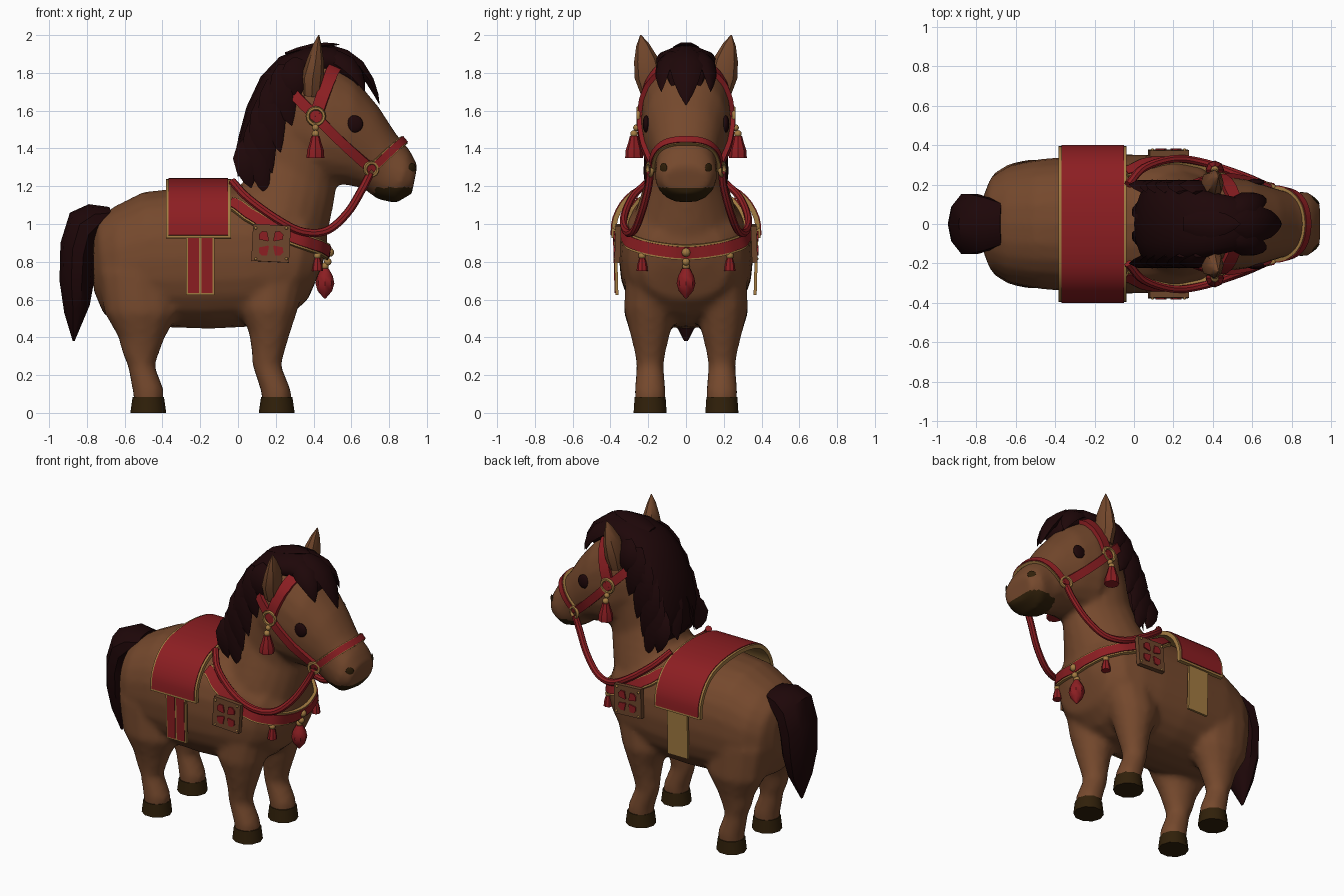
import bpy, bmesh, math
from mathutils import Vector as V

if "Cube" in bpy.data.objects:
    bpy.data.objects.remove(bpy.data.objects["Cube"])

def mat(name, r, g, b):
    m = bpy.data.materials.new(name)
    m.diffuse_color = (r, g, b, 1)
    m.use_nodes = True
    m.node_tree.nodes["Principled BSDF"].inputs["Base Color"].default_value = m.diffuse_color
    return m

BROWN = mat("coat brown", .178, .066, .026)
MANE = mat("dark hair", .0125, .002, .0025)
RED = mat("red cloth", .265, .013, .016)
GOLD = mat("gold trim", .37, .20, .055)
HOOF = mat("hoof brown", .03, .0145, .003)
LEATHER = mat("pouch leather", .15, .06, .024)

def shade(ob, angle=40):
    bpy.ops.object.select_all(action='DESELECT')
    ob.select_set(True)
    bpy.context.view_layer.objects.active = ob
    bpy.ops.object.shade_smooth_by_angle(angle=math.radians(angle))

def skin(name, rings, m, angle=40):
    """Bridge a list of rings (equal point counts) into a capped object."""
    bm = bmesh.new()
    vs = [[bm.verts.new(p) for p in r] for r in rings]
    n = len(vs[0])
    for a, b in zip(vs, vs[1:]):
        for i in range(n):
            bm.faces.new((a[i], a[(i + 1) % n], b[(i + 1) % n], b[i]))
    bm.faces.new(vs[0])
    bm.faces.new(vs[-1])
    bmesh.ops.recalc_face_normals(bm, faces=bm.faces)
    me = bpy.data.meshes.new(name)
    bm.to_mesh(me)
    bm.free()
    me.materials.append(m)
    ob = bpy.data.objects.new(name, me)
    bpy.context.collection.objects.link(ob)
    shade(ob, angle)
    return ob

def loft(name, rows, m, n=16, y=0, e=1.0, angle=40):
    """Rows: x,z of one outline edge, x,z of the other, half width."""
    rings = []
    f = lambda v: math.copysign(abs(v) ** e, v)
    for x0, z0, x1, z1, w in rows:
        c, h = V((x0 + x1, 2 * y, z0 + z1)) / 2, V((x0 - x1, 0, z0 - z1)) / 2
        rings.append([c + h * f(math.cos(a)) + V((0, w * f(math.sin(a)), 0))
                      for a in (2 * math.pi * i / n for i in range(n))])
    return skin(name, rings, m, angle)

def sweep(name, pts, outs, ws, ts, m, n=8, angle=40):
    """Sweep an ellipse (or a box if n is 4) along points; outs is the thin direction."""
    rings = []
    for i, p in enumerate(pts):
        t = (pts[min(i + 1, len(pts) - 1)] - pts[max(i - 1, 0)]).normalized()
        s = t.cross(outs[i]).normalized()
        o = s.cross(t)
        k, ph = (2 ** .5, math.pi / 4) if n == 4 else (1, 0)
        rings.append([p + s * ws[i] * k * math.cos(ph + 2 * math.pi * j / n)
                      + o * ts[i] * k * math.sin(ph + 2 * math.pi * j / n) for j in range(n)])
    return skin(name, rings, m, angle)

def smooth_path(pts, sub=5):
    p = [V(q) for q in pts]
    p = [2 * p[0] - p[1]] + p + [2 * p[-1] - p[-2]]
    out = []
    for i in range(1, len(p) - 2):
        a, b, c, d = p[i - 1:i + 3]
        for t in (k / sub for k in range(sub)):
            out.append(.5 * (2 * b + (c - a) * t + (2 * a - 5 * b + 4 * c - d) * t * t
                             + (3 * b - a - 3 * c + d) * t ** 3))
    return out + [p[-2]]

def flip(p, s):
    return V((p[0], p[1] * s, p[2]))

def across(half):
    """Continue a half path that ends on the centre line onto the other side."""
    return [V(p) for p in half] + [flip(p, -1) for p in half[-2::-1]]

# body masses: torso, neck, head and legs, fused and smoothed
parts = [
    loft("torso", [(-.765, .95, -.765, .65, .14), (-.74, 1.03, -.71, .52, .24), (-.66, 1.09, -.60, .465, .30),
                   (-.5, 1.17, -.45, .455, .33), (-.2, 1.2, -.15, .445, .355), (.05, 1.2, .05, .455, .352),
                   (.22, 1.18, .18, .475, .34), (.38, 1.1, .28, .52, .305), (.455, .98, .37, .6, .23),
                   (.475, .88, .43, .74, .11)], BROWN, 24, e=.87),
    loft("neck", [(-.05, 1.12, .45, .78, .30), (.03, 1.22, .475, .95, .26), (.08, 1.4, .515, 1.15, .195),
                  (.14, 1.62, .53, 1.35, .2), (.25, 1.82, .55, 1.6, .2)], BROWN, 20),
    loft("head", [(.20, 1.78, .16, 1.52, .14), (.36, 1.89, .28, 1.3, .215), (.50, 1.865, .42, 1.21, .24),
                  (.62, 1.77, .55, 1.21, .225), (.745, 1.62, .66, 1.19, .185), (.835, 1.48, .74, 1.13, .16),
                  (.91, 1.39, .835, 1.11, .165), (.95, 1.31, .92, 1.16, .125)], BROWN, 20, e=.9)]
REAR = [(-.55, .04, -.395, .04, .08), (-.56, .12, -.39, .12, .084), (-.585, .25, -.44, .25, .072),
        (-.615, .32, -.415, .32, .082), (-.635, .4, -.385, .4, .1), (-.71, .53, -.31, .53, .14), (-.745, .75, -.32, .75, .13)]
FRONT = [(.13, .04, .285, .04, .08), (.118, .12, .282, .12, .084), (.075, .25, .23, .25, .072),
         (.07, .33, .25, .33, .085), (.055, .43, .28, .43, .11), (.0, .55, .32, .55, .14), (.02, .75, .37, .75, .13)]
for s in (1, -1):
    for leg, rows, x in (("rear", REAR, -.475), ("front", FRONT, .205)):
        parts.append(loft(leg + "_leg", rows, BROWN, 12, s * .19))
        loft(leg + "_hoof", [(x - .095, 0, x + .095, 0, .092), (x - .083, .085, x + .083, .085, .086)], HOOF, 10, s * .19)
bpy.ops.object.select_all(action='DESELECT')
for p in parts:
    p.select_set(True)
body = bpy.context.view_layer.objects.active = parts[0]
bpy.ops.object.join()
body.name = "body"
body.modifiers.clear()
rm = body.modifiers.new("fuse", 'REMESH')
rm.mode, rm.voxel_size = 'VOXEL', .02
sm = body.modifiers.new("soften", 'SMOOTH')
sm.factor, sm.iterations = .5, 5
for m in ("fuse", "soften"):
    bpy.ops.object.modifier_apply(modifier=m)
body.data.materials.clear()
body.data.materials.append(BROWN)
body.data.materials.append(HOOF)
for f in body.data.polygons:  # dark mouth patch
    f.material_index = int(f.center.x > .72 and 1 < f.center.z < 1.195)
shade(body, 80)

def on_body(pts):
    hits = [body.closest_point_on_mesh(p)[1:3] for p in pts]
    n = [h[1] for h in hits]
    n = [sum(n[max(0, i - 2):i + 3], V()).normalized() for i in range(len(n))]
    return [h[0] for h in hits], n

def strap(name, path, w, edge=0):
    """Red band, optionally with gold edges, lying on the body."""
    p, n = on_body(smooth_path(path, 6))
    k = len(p)
    if edge:
        sweep(name + "_trim", [a + b * .006 for a, b in zip(p, n)], n, [w + edge] * k, [.011] * k, GOLD, 4)
    sweep(name, [a + b * .01 for a, b in zip(p, n)], n, [w] * k, [.013] * k, RED, 4)

def ball(name, p, r, m, scale=(1, 1, 1), yaw=0):
    bpy.ops.mesh.primitive_uv_sphere_add(segments=12, ring_count=8, radius=r, location=p, rotation=(0, 0, yaw))
    ob = bpy.context.object
    ob.name, ob.scale = name, scale
    ob.data.materials.append(m)
    shade(ob, 60)

def tassel(name, p, h, ws):
    x, y, z = p
    ball(name + "_bead", (x, y, z + .012), .02, GOLD)
    k = len(ws)
    sweep(name, [V((x, y, z - h * i / (k - 1))) for i in range(k)], [V((0, 1, 0))] * k, ws, ws, RED)

def ring(name, p, r, yaw):
    bpy.ops.mesh.primitive_torus_add(location=p, rotation=(math.pi / 2, 0, yaw), major_radius=r, minor_radius=.011,
                                     major_segments=16, minor_segments=6)
    ob = bpy.context.object
    ob.name = name
    ob.data.materials.append(GOLD)
    shade(ob, 60)

def lock(name, a, b, c, w, t, out):
    a, b, c = V(a), V(b), V(c)
    pts = [a * (1 - k) ** 2 + b * 2 * k * (1 - k) + c * k * k for k in (0, .2, .45, .7, .88, 1)]
    f = (.5, .85, 1, .75, .4, .02)
    sweep(name, pts, [V(out)] * 6, [w * q for q in f], [t * q for q in f], MANE, 6, 60)

# tail and main mane mass
loft("tail", [(-.68, 1.09, -.66, 1.0, .11), (-.79, 1.105, -.7, .95, .14), (-.89, 1.06, -.74, .88, .16),
              (-.94, .9, -.755, .8, .16), (-.945, .7, -.765, .68, .145), (-.92, .53, -.785, .57, .1),
              (-.875, .38, -.865, .38, .01)], MANE, 10)
loft("mane", [(.06, 1.2, .13, 1.18, .08), (.01, 1.32, .15, 1.22, .18), (.0, 1.45, .19, 1.36, .21),
              (.045, 1.62, .24, 1.52, .22), (.12, 1.78, .3, 1.62, .215), (.22, 1.885, .34, 1.72, .19),
              (.36, 1.94, .39, 1.77, .17), (.5, 1.945, .48, 1.78, .145), (.6, 1.89, .57, 1.75, .12),
              (.66, 1.82, .63, 1.70, .09)], MANE, 14, angle=60)

# mane locks, forelock
lock("forelock", (.50, 0, 1.93), (.68, 0, 1.87), (.75, 0, 1.63), .09, .035, (1, 0, .6))
lock("crest_tuft", (.25, 0, 1.9), (.42, .0, 1.955), (.54, .0, 1.95), .07, .02, (0, 0, 1))
for s in (1, -1):
    lock("side_forelock", (.46, .07 * s, 1.9), (.62, .13 * s, 1.88), (.67, .13 * s, 1.70), .065, .03, (1, s, .5))
    for x0, z0, x1, z1 in ((.33, 1.87, .32, 1.66), (.25, 1.84, .285, 1.52), (.19, 1.76, .225, 1.38),
                           (.14, 1.66, .18, 1.27), (.10, 1.55, .155, 1.15), (.075, 1.45, .07, 1.19)):
        lock("mane_lock", (x0, .16 * s, z0), ((x0 + x1) / 2 - .05, .225 * s, (z0 + z1) / 2 + .02),
             (x1, .205 * s, z1), .075, .022, (0, s, .2))
    for x, z in ((.05, 1.5), (.11, 1.66), (.2, 1.8)):
        lock("back_lock", (x + .09, .07 * s, z + .08), (x - .01, .09 * s, z), (x - .05, .09 * s, z - .25), .08, .025, (-1, s, .3))

# ears, eyes, nostrils
for s in (1, -1):
    sweep("ear", [flip(p, s) for p in ((.39, .185, 1.68), (.395, .198, 1.78), (.41, .212, 1.87), (.42, .23, 1.95), (.428, .24, 2.0))],
          [V((1, 0, 0))] * 5, [.05, .074, .064, .034, .003], [.05, .06, .045, .022, .003], BROWN, 8)
    eye = on_body([V((.62, .22 * s, 1.53))])[0][0]
    ball("eye", eye, .046, MANE, (1, .4, 1))
    ball("nostril", on_body([V((.93, .125 * s, 1.3))])[0][0], .026, HOOF, (1, .25, 1), -.8 * s)

# saddle cloth arched over the back
arch = across([(-.21, .382, .925), (-.21, .372, 1.03), (-.21, .31, 1.135), (-.21, .2, 1.2), (-.21, 0, 1.225)])
arch = smooth_path(arch, 3)
outs = [V((0, p.y, (p.z - .82) * (1 if p.z > 1 else .4))).normalized() for p in arch]
k = len(arch)
sweep("saddle_trim", arch, outs, [.172] * k, [.013] * k, GOLD, 4)
top = [p + o * .008 for p, o in zip(arch, outs)]
top[0].z += .014
top[-1].z += .014
sweep("saddle_cloth", top, outs, [.158] * k, [.01] * k, RED, 4)

for s in (1, -1):
    o = V((0, s, 0))
    # girth hanging below the saddle: red stripes on the front side only
    sweep("girth", [V((-.2, s * .375, .95)), V((-.2, s * .366, .625))], [o] * 2, [.075] * 2, [.008] * 2, GOLD, 4)
    for x in (-.235, -.165) if s < 0 else ():
        sweep("girth_stripe", [V((x, s * .381, .95)), V((x, s * .372, .635))], [o] * 2, [.029] * 2, [.006] * 2, RED, 4)
    # pouch with four red petals and gold studs
    sweep("pouch", [V((.18, s * .358, .995)), V((.17, s * .364, .8))], [o] * 2, [.1] * 2, [.015] * 2, LEATHER, 4)
    for i in range(4):
        a = math.pi / 4 + i * math.pi / 2
        d = V((math.cos(a), 0, math.sin(a)))
        c = V((.175, s * .38, .897))
        sweep("pouch_petal", [c + d * .02, c + d * .06, c + d * .08], [o] * 3, [.004, .03, .012], [.004] * 3, RED, 4)
        ball("pouch_stud", c + V((d.z, 0, -d.x)) * .115 - o * .004, .008, GOLD)
    # reins from the bit to the saddle
    rein = smooth_path([flip(p, s) for p in ((-.03, .20, 1.225), (.05, .285, 1.14), (.2, .33, 1.03), (.34, .315, .96),
                                             (.47, .275, .965), (.58, .235, 1.06), (.66, .2, 1.19), (.70, .19, 1.27))])
    k = len(rein)
    sweep("rein", rein, [V((0, s, .3))] * k, [.022] * k, [.02] * k, RED, 8)
    # halter side straps, rings and tassels
    strap("cheek_strap", [flip(p, s) for p in ((.41, .25, 1.57), (.55, .23, 1.43), (.705, .18, 1.29))], .026)
    strap("rear_strap", [flip(p, s) for p in ((.41, .25, 1.57), (.34, .23, 1.64), (.25, .2, 1.73))], .028)
    ring("cheek_ring", (.412, .253 * s, 1.57), .043, 0)
    ring("bit_ring", (.705, .192 * s, 1.29), .034, -.35 * s)
    ball("tassel_knot", (.41, .262 * s, 1.51), .018, GOLD)
    tassel("cheek_tassel", (.41, .275 * s, 1.465), .115, [.022, .032, .045, .047])
    tassel("side_tassel", (.42, .232 * s, .82), .07, [.016, .026, .03])
    ball("side_stud", (.43, .2 * s, .885), .022, GOLD)

# straps that cross the centre line, and chest tassel
strap("brow_strap", across([(.41, .25, 1.57), (.455, .23, 1.70), (.505, .17, 1.82), (.54, 0, 1.86)]), .034)
strap("nose_strap", across([(.705, .18, 1.29), (.79, .16, 1.37), (.86, .09, 1.43), (.875, 0, 1.44)]), .02, .005)
strap("breast_strap", across([(-.04, .31, 1.16), (.08, .35, 1.06), (.2, .36, .98), (.32, .32, .92), (.40, .24, .885),
                              (.46, .12, .86), (.475, 0, .85)]), .03, .01)
ball("chest_stud", (.485, 0, .85), .024, GOLD)
ball("chest_knot", (.475, 0, .80), .02, GOLD)
tassel("chest_tassel", (.46, 0, .765), .16, [.02, .042, .05, .038, .004])
